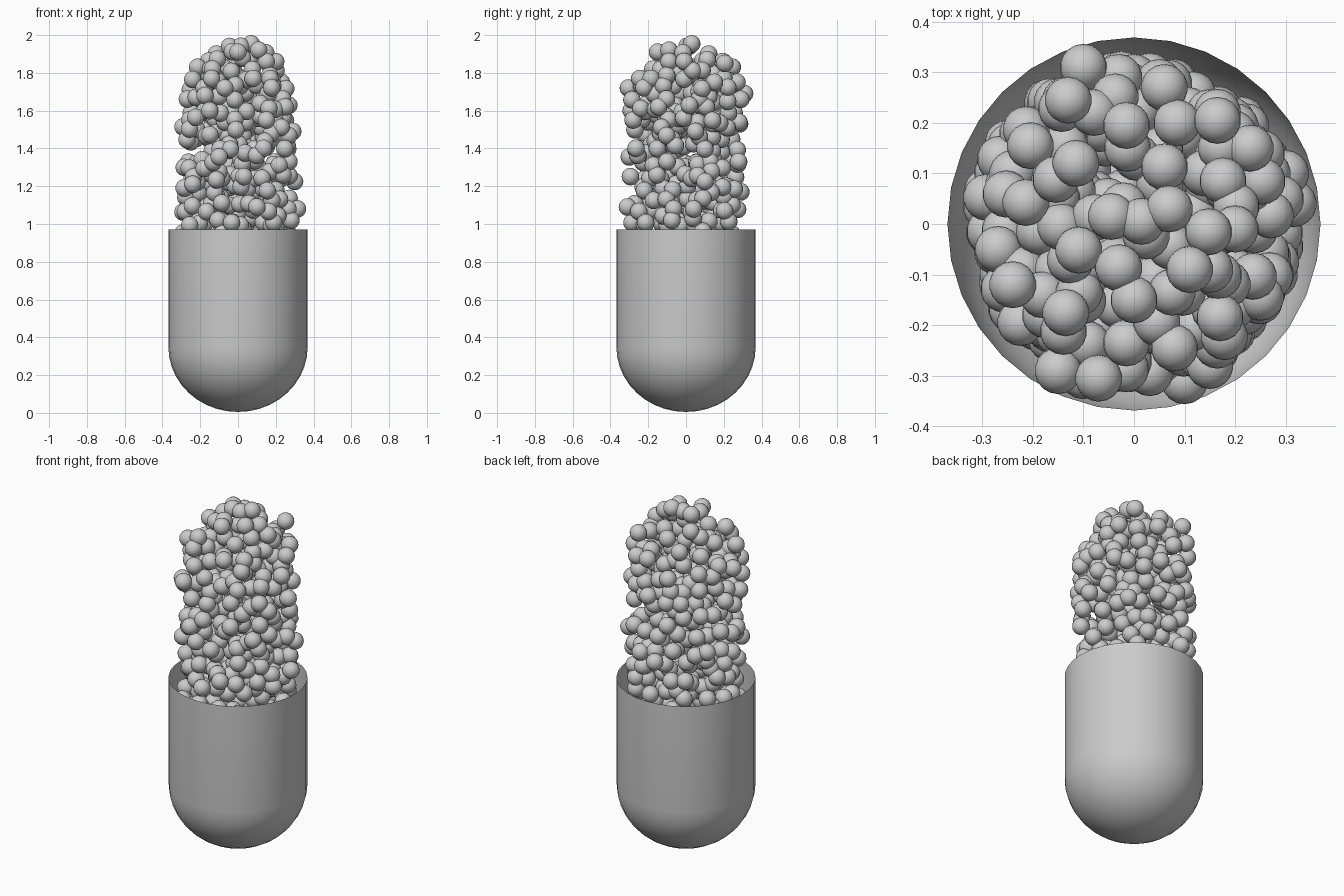
import bpy, bmesh, math, random
from mathutils import Vector

if "Cube" in bpy.data.objects:
    bpy.data.objects.remove(bpy.data.objects["Cube"])

random.seed(4)
R, RIM, BOTTOM, DOME, SIDES = 0.369, 0.97, 0.005, 0.345, 32
BEAD = 0.0465


def smooth_object(name, bm):
    mesh = bpy.data.meshes.new(name)
    bm.to_mesh(mesh)
    bm.free()
    for p in mesh.polygons:
        p.use_smooth = True
    ob = bpy.data.objects.new(name, mesh)
    bpy.context.collection.objects.link(ob)
    return ob


# Open half capsule shell: rounded bottom plus straight wall, spun about z
bm = bmesh.new()
profile = [(R * math.sin(a), BOTTOM + DOME - DOME * math.cos(a))
           for a in (math.pi / 2 * i / 10 for i in range(11))] + [(R, RIM)]
verts = [bm.verts.new((r, 0, z)) for r, z in profile]
edges = [bm.edges.new(pair) for pair in zip(verts, verts[1:])]
bmesh.ops.spin(bm, geom=verts + edges, cent=(0, 0, 0), axis=(0, 0, 1),
               angle=2 * math.pi, steps=SIDES, use_duplicate=False)
bmesh.ops.remove_doubles(bm, verts=bm.verts, dist=1e-4)
bmesh.ops.recalc_face_normals(bm, faces=bm.faces)
if sum(f.normal.dot(f.calc_center_median() - Vector((0, 0, 0.5))) for f in bm.faces) < 0:
    bmesh.ops.reverse_faces(bm, faces=bm.faces)
smooth_object("capsule_shell", bm)

# Prominent outer beads
beads = [Vector(p) for p in (
    (.07, .03, 1.954), (0, -.15, 1.91), (-.045, .015, 1.94), (.11, -.09, 1.92),
    (-.1, .31, 1.69), (-.03, .29, 1.66), (.06, .27, 1.75), (-.13, .245, 1.83),
    (-.015, .195, 1.86), (.085, .2, 1.77), (.165, .205, 1.85), (.23, .15, 1.75),
    (-.205, .155, 1.79), (-.115, .12, 1.9), (.23, .07, 1.66), (.2, -.01, 1.86),
    (-.145, -.005, 1.82), (-.285, -.015, 1.30), (-.24, -.12, 1.765),
    (-.18, -.14, 1.72), (-.135, -.175, 1.82), (.15, -.09, 1.86), (.17, -.185, 1.77),
    (.08, -.245, 1.77), (.15, -.28, 1.55), (-.07, -.305, 1.72), (.25, -.145, 1.62),
    (.29, .05, 1.49), (.27, -.1, 1.33), (.3, .1, 1.225), (.315, .04, 1.08),
    (-.24, .1, 1.66), (-.25, .05, 1.435), (-.24, -.17, 1.21), (-.27, .1, 1.08),
    (.1, -.31, 1.09), (-.1, -.3, 1.355), (.05, .28, 1.54), (0, .29, 1.17),
    (-.15, -.29, 1.6))]

# Remaining beads scattered in a full pill-shaped volume
reach, low, high = 0.298, 0.37, 1.655
tries = 0
while len(beads) < 640 and tries < 14000:
    tries += 1
    a, r = random.uniform(0, 2 * math.pi), reach * random.random() ** 0.55
    p = Vector((r * math.cos(a), r * math.sin(a),
                random.uniform(low - reach, high + reach)))
    core = Vector((0, 0, min(max(p.z, low), high)))
    if (p - core).length < reach and all((p - q).length > 0.054 for q in beads):
        beads.append(p)

# One shared bead mesh, placed many times
bm = bmesh.new()
bmesh.ops.create_uvsphere(bm, u_segments=18, v_segments=12, radius=BEAD)
first = smooth_object("bead", bm)
first.location = beads[0]
for p in beads[1:]:
    ob = bpy.data.objects.new("bead", first.data)
    ob.location = p
    bpy.context.collection.objects.link(ob)
